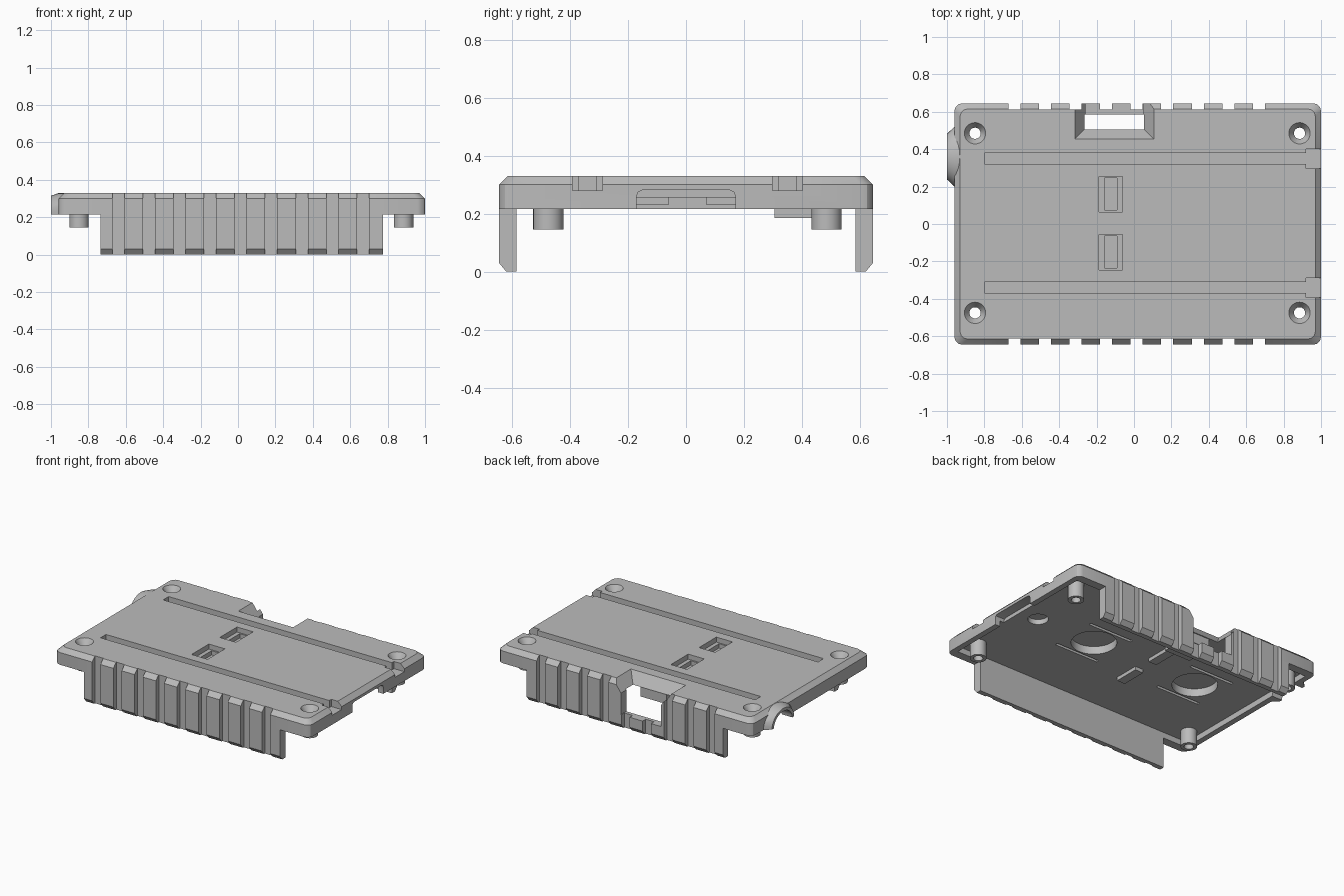
import bpy
import bmesh
import math

old = bpy.data.objects.get("Cube")
if old:
    bpy.data.objects.remove(old, do_unlink=True)

grey = bpy.data.materials.new("plain grey")
grey.use_nodes = True
grey.diffuse_color = (0.5, 0.5, 0.5, 1)
grey.node_tree.nodes["Principled BSDF"].inputs["Base Color"].default_value = (0.5, 0.5, 0.5, 1)


def make(name, rings, closed=False):
    """Bridge equal rings of points; cap the ends, or join last to first."""
    bm = bmesh.new()
    loops = [[bm.verts.new(p) for p in ring] for ring in rings]
    n = len(loops[0])
    pairs = list(zip(loops, loops[1:]))
    if closed:
        pairs.append((loops[-1], loops[0]))
    else:
        bm.faces.new(loops[0])
        bm.faces.new(loops[-1])
    for a, b in pairs:
        for i in range(n):
            j = (i + 1) % n
            bm.faces.new((a[i], a[j], b[j], b[i]))
    bmesh.ops.recalc_face_normals(bm, faces=bm.faces)
    mesh = bpy.data.meshes.new(name)
    bm.to_mesh(mesh)
    bm.free()
    mesh.materials.append(grey)
    obj = bpy.data.objects.new(name, mesh)
    bpy.context.collection.objects.link(obj)
    return obj


def box(name, x0, x1, y0, y1, z0, z1):
    return make(name, [[(x0, y0, z), (x1, y0, z), (x1, y1, z), (x0, y1, z)] for z in (z0, z1)])


def prism_x(name, profile, x0, x1):
    return make(name, [[(x, y, z) for y, z in profile] for x in (x0, x1)])


def lathe(name, cx, cy, profile, closed=False, n=32):
    angles = [2 * math.pi * i / n for i in range(n)]
    return make(name, [[(cx + r * math.cos(a), cy + r * math.sin(a), z) for a in angles]
                       for r, z in profile], closed)


def cut(targets, cutter):
    cutter.hide_render = True
    for obj in targets:
        mod = obj.modifiers.new("cut", "BOOLEAN")
        mod.operation = "DIFFERENCE"
        mod.solver = "EXACT"
        mod.object = cutter
        bpy.context.view_layer.update()
        graph = bpy.context.evaluated_depsgraph_get()
        mesh = bpy.data.meshes.new_from_object(obj.evaluated_get(graph))
        obj.modifiers.clear()
        obj.data = mesh
    bpy.data.objects.remove(cutter, do_unlink=True)


def outline(z, inset, r=0.04):
    """Rectangle with rounded corners."""
    pts = []
    for k, (cx, cy) in enumerate(((1, 0.645), (-0.96, 0.645), (-0.96, -0.645), (1, -0.645))):
        sx, sy = (1 if cx > 0 else -1), (1 if cy > 0 else -1)
        for i in range(4):
            a = math.pi / 2 * (k + i / 3)
            pts.append((cx - sx * (r + inset) + r * math.cos(a),
                        cy - sy * (r + inset) + r * math.sin(a), z))
    return pts


BOTTOM, FLOOR, TOP = 0.215, 0.255, 0.33

# Plate with chamfered top edge and hollow underside
plate = make("plate", [outline(BOTTOM, 0), outline(0.3, 0), outline(TOP, 0.03)])
cut([plate], box("cutter", -0.92, 0.96, -0.585, 0.585, 0.1, FLOOR))

# Side skirts
skirts = {}
for name, s in (("front_skirt", -1), ("back_skirt", 1)):
    prof = [(0.645, BOTTOM), (0.645, 0.03), (0.62, 0), (0.585, 0), (0.585, BOTTOM)]
    skirts[s] = prism_x(name, [(s * y, z) for y, z in prof], -0.735, 0.775)

# Vertical grip grooves
for s in (-1, 1):
    for i in range(9):
        x = -0.64 + 0.1635 * i
        ys = sorted((s * 0.611, s * 0.7))
        cut([plate, skirts[s]], box("cutter", x - 0.032, x + 0.032, *ys, -0.1, 0.4))

# Back window with sloping upper sides
cut([plate, skirts[1]], box("cutter", -0.26, 0.05, 0.51, 0.7, 0.1, 0.4))
cut([plate], make("cutter", [
    [(-0.26 - d, 0.51 - d, z), (0.05 + d, 0.51 - d, z), (0.05 + d, 0.7, z), (-0.26 - d, 0.7, z)]
    for d, z in ((0, 0.25), (0.056, TOP), (0.06, 0.336))]))
box("window_tab", -0.2, 0.0, 0.305, 0.5, 0.185, FLOOR + 0.002)

# Long grooves with wider open ends
for y in (-0.34, 0.35):
    cut([plate], box("cutter", -0.8, 0.95, y - 0.03, y + 0.03, 0.28, 0.4))
    cut([plate], box("cutter", 0.92, 1.1, y - 0.052, y + 0.052, 0.28, 0.4))

# Stepped pockets with housings below
for y in (-0.15, 0.16):
    cut([plate], box("cutter", -0.186, -0.062, y - 0.095, y + 0.095, 0.295, 0.4))
    cut([plate], box("cutter", -0.158, -0.09, y - 0.085, y + 0.085, 0.265, 0.4))
    box("pocket_housing", -0.125, -0.062, y - 0.09, y + 0.09, 0.23, FLOOR + 0.002)

# Round recesses and thin slots underneath
for x in (0.33, -0.5):
    cut([plate], lathe("cutter", x, 0, [(0.145, 0.2), (0.145, 0.31)]))
    for y in (-0.165, 0.165):
        cut([plate], box("cutter", x - 0.17, x + 0.17, y - 0.01, y + 0.01, 0.2, 0.285))
cut([plate], lathe("cutter", 0.79, 0, [(0.065, 0.2), (0.065, 0.29)]))

# Opening in the right rim
half = [(0.17, 0.1), (0.17, 0.262), (0.164, 0.275), (0.15, 0.281)]
cut([plate], prism_x("cutter", half + [(-y, z) for y, z in reversed(half)], 0.93, 1.1))

# Screw holes and standoffs
for x in (-0.85, 0.885):
    for y in (-0.475, 0.485):
        cut([plate], lathe("cutter", x, y, [(0.03, 0.1), (0.03, 0.29), (0.057, TOP), (0.06, 0.335)]))
        lathe("standoff", x, y, [(0.052, FLOOR + 0.002), (0.052, 0.145), (0.03, 0.145),
                                 (0.03, FLOOR + 0.002)], closed=True)


# Flared cable arch on the left rim
def arch(x, ry, rz, n=16):
    return [(x, 0.36 + ry * math.cos(math.pi * i / n), BOTTOM + rz * math.sin(math.pi * i / n))
            for i in range(n + 1)]


cut([plate], make("cutter", [arch(x, 0.1, 0.08) + [(x, 0.26, 0.1), (x, 0.46, 0.1)]
                             for x in (-1.1, -0.9)]))
make("cable_arch", [arch(x, ry, rz) + arch(x, 0.1, 0.08)[::-1]
                    for x, ry, rz in ((-0.92, 0.165, 0.114), (-0.96, 0.16, 0.114),
                                      (-1.0, 0.122, 0.1))])

# Smooth the round parts and keep sharp edges
for obj in bpy.context.scene.objects:
    obj.select_set(obj.type == "MESH")
bpy.context.view_layer.objects.active = plate
bpy.ops.object.shade_smooth_by_angle(angle=math.radians(30))
